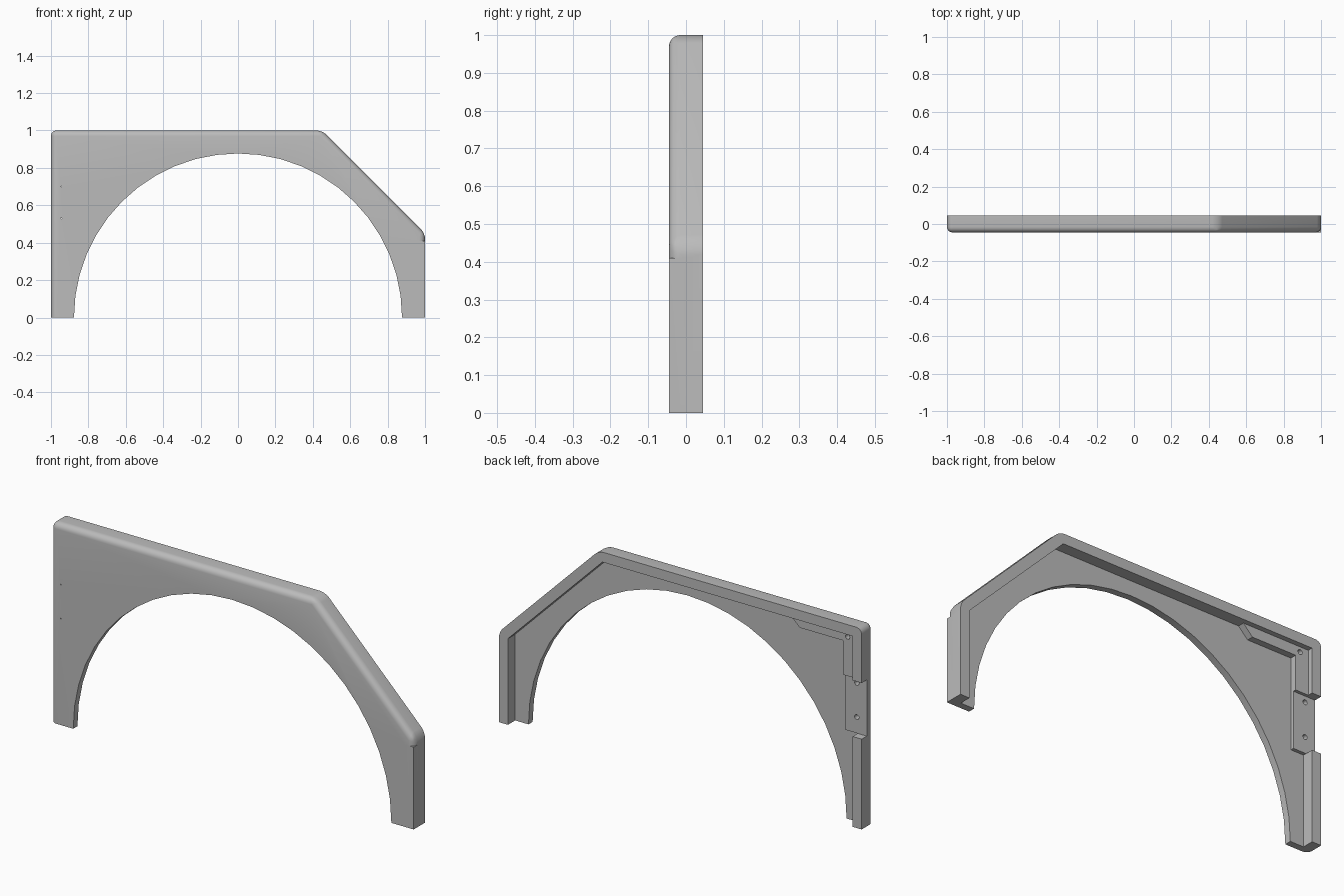
import bpy, bmesh, math

if "Cube" in bpy.data.objects:
    bpy.data.objects.remove(bpy.data.objects["Cube"], do_unlink=True)

FRONT, BACK = -0.045, 0.045
PLATE_BACK = -0.012      # rear face of the thin plate
PAD_BACK = 0.005         # rear face of the screw pad
BLOCK_BACK = 0.02        # rear face of the corner reinforcement
RIM = 0.05
FILLET = 0.03

grey = bpy.data.materials.new("plain_grey")
grey.use_nodes = True
grey.diffuse_color = (0.5, 0.5, 0.5, 1)
grey.node_tree.nodes["Principled BSDF"].inputs["Base Color"].default_value = (0.5, 0.5, 0.5, 1)


def finish(name, bm):
    bmesh.ops.recalc_face_normals(bm, faces=bm.faces)
    mesh = bpy.data.meshes.new(name)
    bm.to_mesh(mesh)
    bm.free()
    mesh.materials.append(grey)
    obj = bpy.data.objects.new(name, mesh)
    bpy.context.collection.objects.link(obj)
    return obj


def prism(points, y0, y1):
    """Extrude an x-z outline from y0 to y1."""
    bm = bmesh.new()
    face = bm.faces.new([bm.verts.new((x, y0, z)) for x, z in points])
    out = bmesh.ops.extrude_face_region(bm, geom=[face])
    verts = [v for v in out["geom"] if isinstance(v, bmesh.types.BMVert)]
    bmesh.ops.translate(bm, verts=verts, vec=(0, y1 - y0, 0))
    return bm


def box(x0, x1, y0, y1, z0, z1):
    return prism([(x0, z0), (x1, z0), (x1, z1), (x0, z1)], y0, y1)


def circle(cx, cz, r, sides):
    return [(cx + r * math.cos(2 * math.pi * i / sides),
             cz + r * math.sin(2 * math.pi * i / sides)) for i in range(sides)]


def combine(target, bm, operation):
    """Boolean a temporary solid into the target and discard it."""
    tool = finish("helper", bm)
    tool.hide_render = True
    mod = target.modifiers.new("shape", "BOOLEAN")
    mod.operation, mod.solver, mod.object = operation, "EXACT", tool
    bpy.context.view_layer.objects.active = target
    bpy.ops.object.modifier_apply(modifier=mod.name)
    bpy.data.objects.remove(tool, do_unlink=True)


# Outer shell with rounded front edges and corners
bm = prism([(-1, 0), (-1, 1), (0.45, 1), (1, 0.45), (1, 0)], FRONT, BACK)
rounded = []
for e in bm.edges:
    a, b = (v.co for v in e.verts)
    on_front = max(a.y, b.y) < 0
    corner = abs(a.y - b.y) > 0.01 and a.z > 0.1
    if (on_front and max(a.z, b.z) > 0.1) or corner:
        rounded.append(e)
bmesh.ops.bevel(bm, geom=rounded, offset=FILLET, offset_type="OFFSET",
                segments=6, profile=0.5, affect="EDGES", clamp_overlap=True)
fender = finish("fender_panel", bm)

# Square front edge on the lower part of the left leg
combine(fender, box(0.95, 1, FRONT, 0, 0, 0.41), "UNION")

# Rear pocket that leaves the rim
inner = 1 - RIM
bend = 1.45 - RIM * math.sqrt(2) - inner
combine(fender, prism([(-inner, -0.1), (-inner, inner), (bend, inner),
                       (inner, bend), (inner, -0.1)], PLATE_BACK, 0.1), "DIFFERENCE")

# Corner reinforcement with a sloped end, and the screw pad
combine(fender, prism([(-0.97, 0.73), (-0.88, 0.73), (-0.88, 0.9), (-0.64, 0.9),
                       (-0.57, 0.97), (-0.97, 0.97)], -0.03, BLOCK_BACK), "UNION")
combine(fender, box(-1.1, -0.94, PAD_BACK, 0.1, 0.45, 0.73), "DIFFERENCE")
combine(fender, box(-0.97, -0.88, -0.03, PAD_BACK, 0.45, 0.74), "UNION")

# Wheel arch
combine(fender, prism(circle(0, 0, 0.877, 48), -0.2, 0.2), "DIFFERENCE")

# Screw holes: blind bores with tiny pilot holes on the pad
for x, z in ((-0.945, 0.53), (-0.945, 0.7), (-0.905, 0.925)):
    combine(fender, prism(circle(x, z, 0.012, 16), -0.03, 0.1), "DIFFERENCE")
    if z < 0.8:
        combine(fender, prism(circle(x, z, 0.003, 8), -0.1, 0), "DIFFERENCE")

# Smooth fillets, sharp edges elsewhere
bpy.ops.object.select_all(action="DESELECT")
fender.select_set(True)
bpy.context.view_layer.objects.active = fender
bpy.ops.object.shade_smooth_by_angle(angle=math.radians(30))
